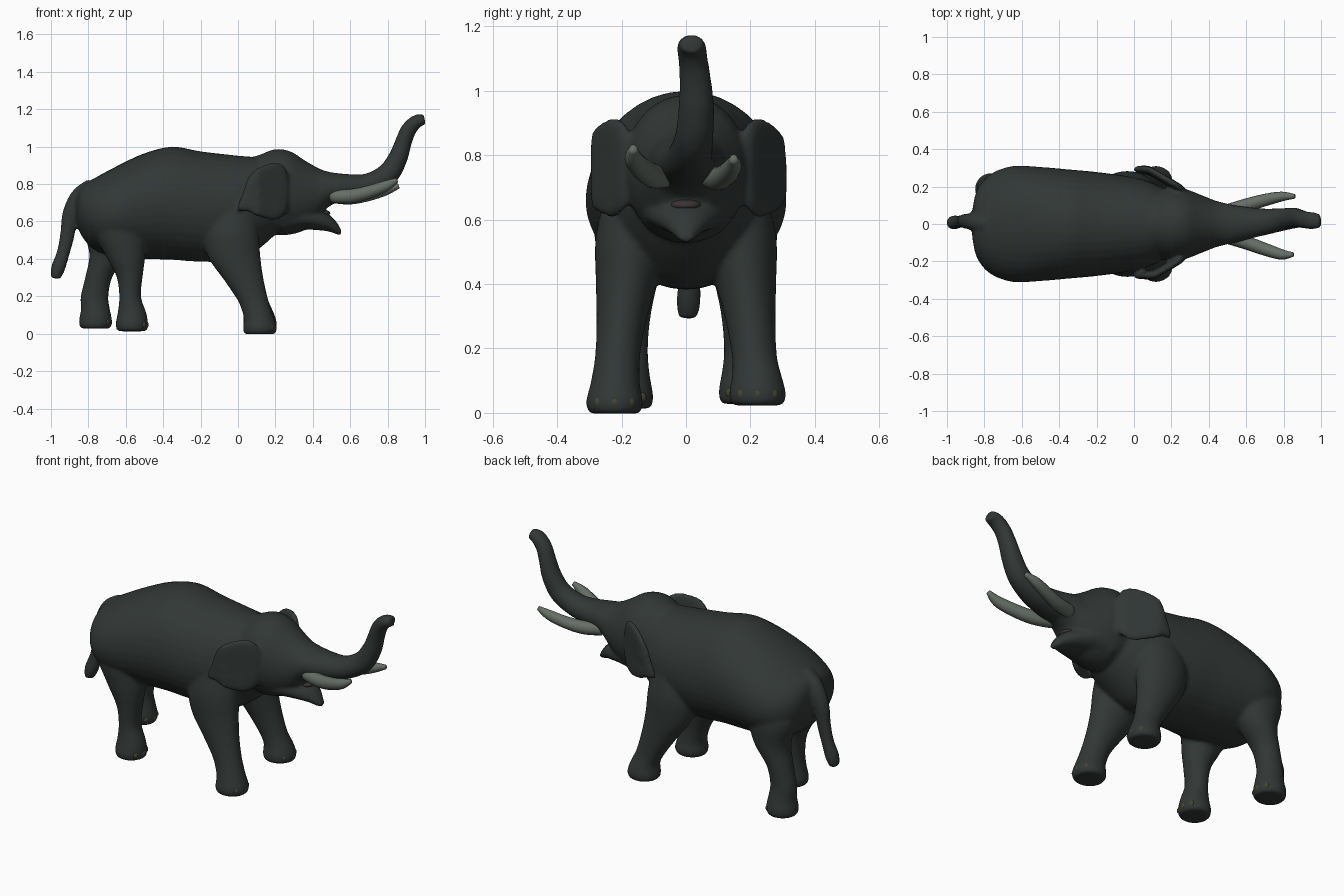
import bpy, bmesh, math
from mathutils import Vector

X, Z = Vector((1, 0, 0)), Vector((0, 0, 1))


def material(name, rgb):
    m = bpy.data.materials.new(name)
    m.diffuse_color = (*rgb, 1)
    return m


HIDE = material("hide", (0.031, 0.039, 0.037))
IVORY = material("ivory", (0.13, 0.155, 0.13))
NAIL = material("nail", (0.06, 0.06, 0.035))
MOUTH = material("mouth", (0.045, 0.034, 0.034))


def spline(pts, steps=4, closed=False):
    """Catmull-Rom interpolation of tuples of any length."""
    n, out = len(pts), []
    for i in range(n if closed else n - 1):
        q = [pts[(i + k) % n] if closed else pts[min(max(i + k, 0), n - 1)] for k in (-1, 0, 1, 2)]
        for s in range(steps):
            t = s / steps
            out.append(tuple(0.5 * (2 * b + (c - a) * t + (2 * a - 5 * b + 4 * c - d) * t * t
                                    + (3 * b - a - 3 * c + d) * t ** 3) for a, b, c, d in zip(*q)))
    if not closed:
        out.append(tuple(pts[-1]))
    return out


def stitch(bm, rings):
    """Join equal rings of points into a closed surface."""
    vs = [[bm.verts.new(p) for p in r] for r in rings]
    n = len(vs[0])
    for a, b in zip(vs, vs[1:]):
        for i in range(n):
            bm.faces.new((a[i], a[(i + 1) % n], b[(i + 1) % n], b[i]))
    bm.faces.new(vs[0][::-1])
    bm.faces.new(vs[-1])


def loft(bm, pts, axis=None, n=36):
    """Sections (x, y, z, half width along y, other half size) swept along a path."""
    pts = spline(pts)
    rings = []
    for i, p in enumerate(pts):
        c = Vector(p[:3])
        t = axis or (Vector(pts[min(i + 1, len(pts) - 1)][:3]) - Vector(pts[max(i - 1, 0)][:3])).normalized()
        side = (Vector((0, 1, 0)) - t * t.y).normalized()
        up = t.cross(side)
        rings.append([c + side * p[3] * math.cos(a) + up * p[4] * math.sin(a)
                      for a in (2 * math.pi * k / n for k in range(n))])
    stitch(bm, rings)


def profile(rows):
    """Rows (x, top z, bottom z, half width) to loft sections."""
    return [(x, 0, (t + b) / 2, w, (t - b) / 2) for x, t, b, w in rows]


def finish(bm, name, mat):
    bmesh.ops.recalc_face_normals(bm, faces=bm.faces)
    me = bpy.data.meshes.new(name)
    bm.to_mesh(me)
    bm.free()
    me.materials.append(mat)
    for p in me.polygons:
        p.use_smooth = True
    ob = bpy.data.objects.new(name, me)
    bpy.context.collection.objects.link(ob)
    return ob


skin = bmesh.new()

# Torso
loft(skin, profile([
    (-0.865, .73, .61, .07), (-0.84, .785, .53, .18), (-0.77, .83, .45, .265),
    (-0.65, .895, .41, .31), (-0.5, .965, .40, .305), (-0.35, 1.0, .395, .292),
    (-0.2, .975, .385, .278), (0, .952, .39, .25), (.12, .94, .46, .21), (.22, .9, .55, .15)]), X)

# Head and brow
loft(skin, profile([
    (.04, .93, .62, .11), (.13, .962, .56, .175), (.2, .987, .53, .195), (.28, .975, .53, .185),
    (.36, .925, .555, .155), (.43, .885, .61, .127), (.48, .867, .675, .114), (.55, .855, .71, .095)]), X)

# Lower jaw with pointed lip
loft(skin, [(.24, 0, .61, .14, .08), (.35, 0, .62, .13, .065), (.43, 0, .608, .1, .055),
            (.49, 0, .59, .067, .045), (.53, 0, .562, .038, .032), (.553, 0, .542, .02, .012)], X)

# Raised trunk
loft(skin, [(.42, 0, .78, .12, .09), (.52, 0, .78, .105, .08), (.6, .005, .782, .088, .071),
            (.70, .012, .796, .071, .062), (.80, .025, .852, .06, .06), (.855, .032, .94, .056, .052),
            (.883, .03, 1.02, .05, .045), (.912, .023, 1.09, .046, .042),
            (.955, .017, 1.135, .046, .036), (.998, .018, 1.145, .037, .028)])

# Tail
loft(skin, [(-.78, 0, .78, .05, .05), (-.85, .01, .735, .045, .045), (-.895, .015, .64, .04, .044),
            (-.912, .015, .53, .035, .039), (-.935, .012, .43, .033, .035),
            (-.962, .008, .35, .038, .038), (-.976, .005, .295, .03, .025)])

# Front legs: (side, ground height)
for s, g in ((-1, 0), (1, .025)):
    loft(skin, [(-.04, .14 * s, .72, .10, .13), (-.04, .17 * s, .55, .11, .15),
                (-.02, .185 * s, .41, .095, .14), (.03, .2 * s, .29, .078, .107),
                (.08, .212 * s, .18, .07, .082), (.11, .22 * s, .09 + g, .077, .08),
                (.117, .222 * s, .04 + g, .088, .09), (.117, .222 * s, .01 + g, .085, .088),
                (.117, .222 * s, g - .002, .074, .077)], Z)

# Hind legs: (side, ground height, centre x and half length at knee, hock, ankle and foot)
for s, g, knee, hock, ankle, foot in (
        (-1, .015, (-.605, .11), (-.58, .071), (-.577, .058), (-.567, .086)),
        (1, .03, (-.69, .105), (-.742, .073), (-.767, .074), (-.762, .088))):
    loft(skin, [(-.66, .14 * s, .75, .11, .13), (.5 * knee[0] - .34, .17 * s, .58, .112, .145),
                (knee[0], .178 * s, .43, .095, knee[1]), (hock[0], .182 * s, .31, .074, hock[1]),
                (ankle[0], .184 * s, .2, .066, ankle[1]), (foot[0], .186 * s, .1 + g, .074, foot[1] * .88),
                (foot[0], .187 * s, .045 + g, .085, foot[1]), (foot[0], .187 * s, .01 + g, .083, foot[1] * .97),
                (foot[0], .187 * s, g - .002, .072, foot[1] * .85)], Z)

# Ears, flaring to the rear
EAR = [(-.007, .663), (.022, .755), (.055, .843), (.115, .895), (.195, .92), (.255, .895),
       (.278, .79), (.265, .655), (.2, .604), (.1, .625), (.05, .65)]
outline = spline(EAR, 4, True)
for s, flare in ((-1, .275), (1, .292)):
    rings = []
    for k, off in ((.3, .02), (.6, .021), (.88, .018), (1, 0), (.88, -.018), (.6, -.025), (.3, -.03)):
        ring = []
        for x, z in outline:
            px, pz = .155 + (x - .155) * k, .76 + (z - .76) * k
            ring.append((px, s * (min(flare, .18 + .58 * max(.272 - px, 0)) + off), pz))
        rings.append(ring)
    stitch(skin, rings)

# Fuse everything into one continuous hide
body = finish(skin, "elephant_body", HIDE)
rm = body.modifiers.new("fuse", 'REMESH')
rm.mode = 'VOXEL'
rm.voxel_size = .01
rm.use_smooth_shade = True
sm = body.modifiers.new("soften", 'SMOOTH')
sm.factor = .5
sm.iterations = 7

# Tusks
for name, path in (
        ("tusk_near", [(.5, -.07, .735, .036, .036), (.6, -.1, .735, .036, .038), (.7, -.135, .757, .034, .035),
                       (.79, -.163, .79, .028, .029), (.85, -.163, .822, .012, .013)]),
        ("tusk_far", [(.5, .07, .735, .036, .036), (.6, .1, .728, .036, .037), (.7, .128, .743, .033, .033),
                      (.79, .147, .768, .026, .028), (.86, .148, .79, .012, .013)])):
    bm = bmesh.new()
    loft(bm, path, n=16)
    finish(bm, name, IVORY)


def blob(name, loc, size, mat):
    bm = bmesh.new()
    bmesh.ops.create_uvsphere(bm, u_segments=14, v_segments=8, radius=1)
    for v in bm.verts:
        v.co = Vector(loc) + Vector([a * b for a, b in zip(v.co, size)])
    finish(bm, name, mat)


# Tongue and toenails
blob("tongue", (.445, 0, .645), (.05, .05, .02), MOUTH)
for foot, x, y, g in (("front_near", .117, -.222, 0), ("front_far", .117, .222, .025),
                      ("hind_near", -.567, -.187, .015), ("hind_far", -.762, .187, .03)):
    for i, a in enumerate((-.65, 0, .65)):
        blob(f"toenail_{foot}_{i}", (x + .076 * math.cos(a), y + .074 * math.sin(a), g + .033),
             (.014, .019, .019), NAIL)
